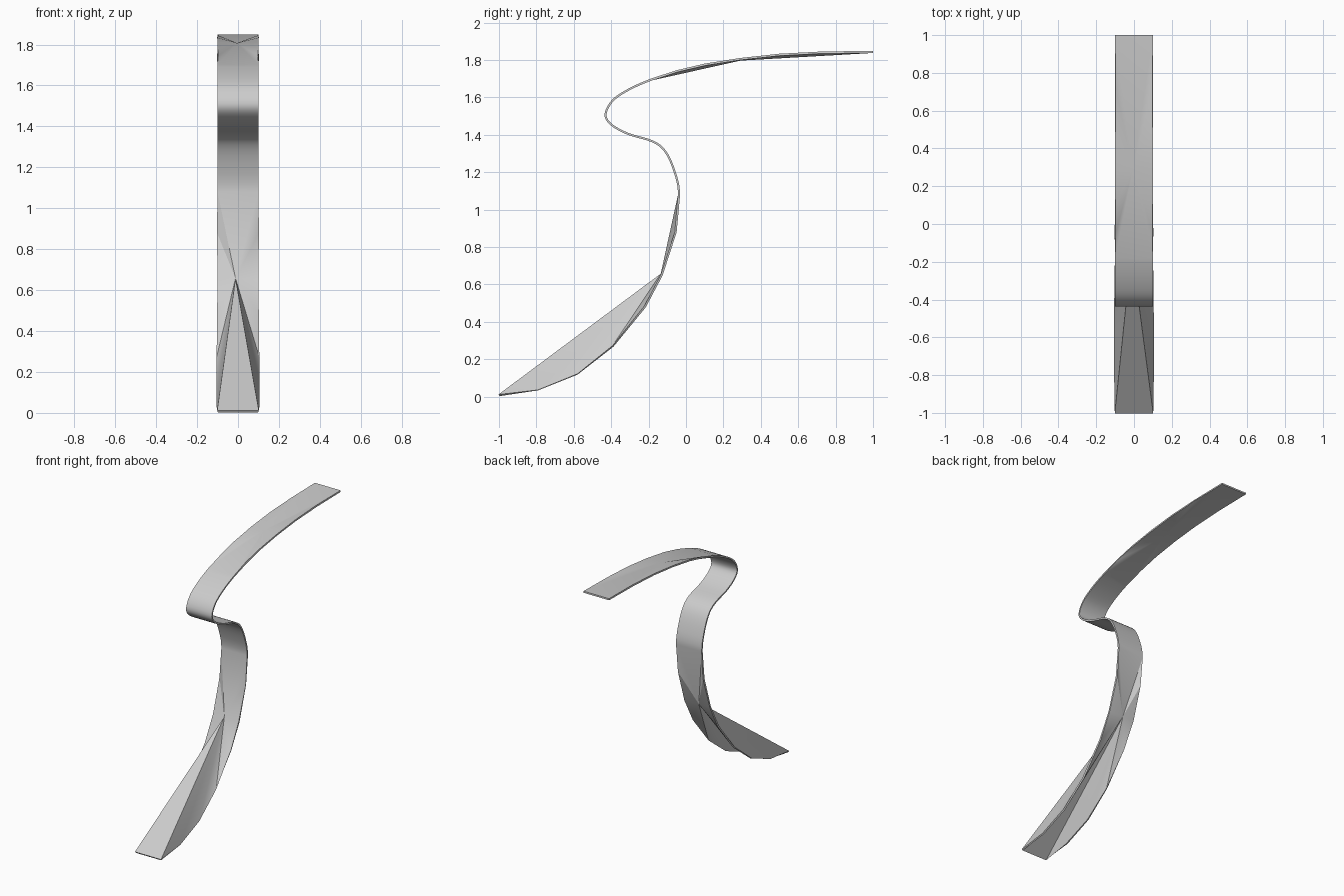
import bpy
import bmesh
from mathutils import Vector

cube = bpy.data.objects.get("Cube")
if cube:
    bpy.data.objects.remove(cube)

HALF_WIDTH = 0.1
THICKNESS = 0.011

# Side profile (y, z): faceted foot, smooth S bend, faceted upper tail
foot = [(-1, 0.007), (-0.79, 0.035), (-0.58, 0.12), (-0.39, 0.27), (-0.22, 0.48),
        (-0.13, 0.65), (-0.055, 0.88), (-0.037, 1.08)]
bend = [(-0.06, 1.2), (-0.11, 1.31), (-0.18, 1.365), (-0.31, 1.405), (-0.4, 1.455),
        (-0.43, 1.51), (-0.39, 1.585), (-0.3, 1.645), (-0.18, 1.697)]
tail = [(-0.05, 1.74), (0.1, 1.775), (0.29, 1.805), (0.5, 1.828), (0.73, 1.84), (1, 1.843)]


def smooth_path(points, steps):
    """Catmull-Rom samples between the inner points."""
    pts = [Vector(p) for p in points]
    out = []
    for a, b, c, d in zip(pts, pts[1:], pts[2:], pts[3:]):
        for i in range(steps):
            t = i / steps
            out.append(0.5 * (2 * b + (c - a) * t + (2 * a - 5 * b + 4 * c - d) * t * t
                              + (3 * b - a - 3 * c + d) * t ** 3))
    out.append(pts[-2])
    return out


bm = bmesh.new()


def make_rows(path):
    return [[bm.verts.new((x, y, z)) for x in (-HALF_WIDTH, HALF_WIDTH)] for y, z in path]


def strip(rows):
    for (a, b), (c, d) in zip(rows, rows[1:]):
        bm.faces.new((a, b, d, c))


def pinch(rows, centre):
    """Fan every edge of a ribbon section to one central point."""
    hub = bm.verts.new(centre)
    loop = [r[0] for r in rows] + [r[1] for r in reversed(rows)]
    for a, b in zip(loop, loop[1:] + loop[:1]):
        bm.faces.new((b, a, hub))


middle = smooth_path(foot[-2:] + bend + tail[:1], 4)
foot_rows = make_rows(foot[:-1])
middle_rows = make_rows(middle)
tail_rows = make_rows(tail)

# Ribbon sections
pinch(foot_rows + middle_rows[:1], (-0.012, -0.13, 0.655))
strip(middle_rows)
pinch(middle_rows[-1:] + tail_rows, (-0.005, 0.29, 1.802))
bmesh.ops.recalc_face_normals(bm, faces=bm.faces)

mesh = bpy.data.meshes.new("ribbon")
bm.to_mesh(mesh)
bm.free()
ribbon = bpy.data.objects.new("ribbon", mesh)
bpy.context.collection.objects.link(ribbon)

# Thin shell
shell = ribbon.modifiers.new("thickness", "SOLIDIFY")
shell.thickness = THICKNESS
shell.offset = 0

# Colour
grey = bpy.data.materials.new("light_grey")
grey.use_nodes = True
colour = (0.6, 0.6, 0.6, 1)
grey.diffuse_color = colour
grey.node_tree.nodes["Principled BSDF"].inputs["Base Color"].default_value = colour
mesh.materials.append(grey)

bpy.context.view_layer.objects.active = ribbon
ribbon.select_set(True)
bpy.ops.object.modifier_apply(modifier=shell.name)
bpy.ops.object.shade_smooth_by_angle(angle=0.5)
